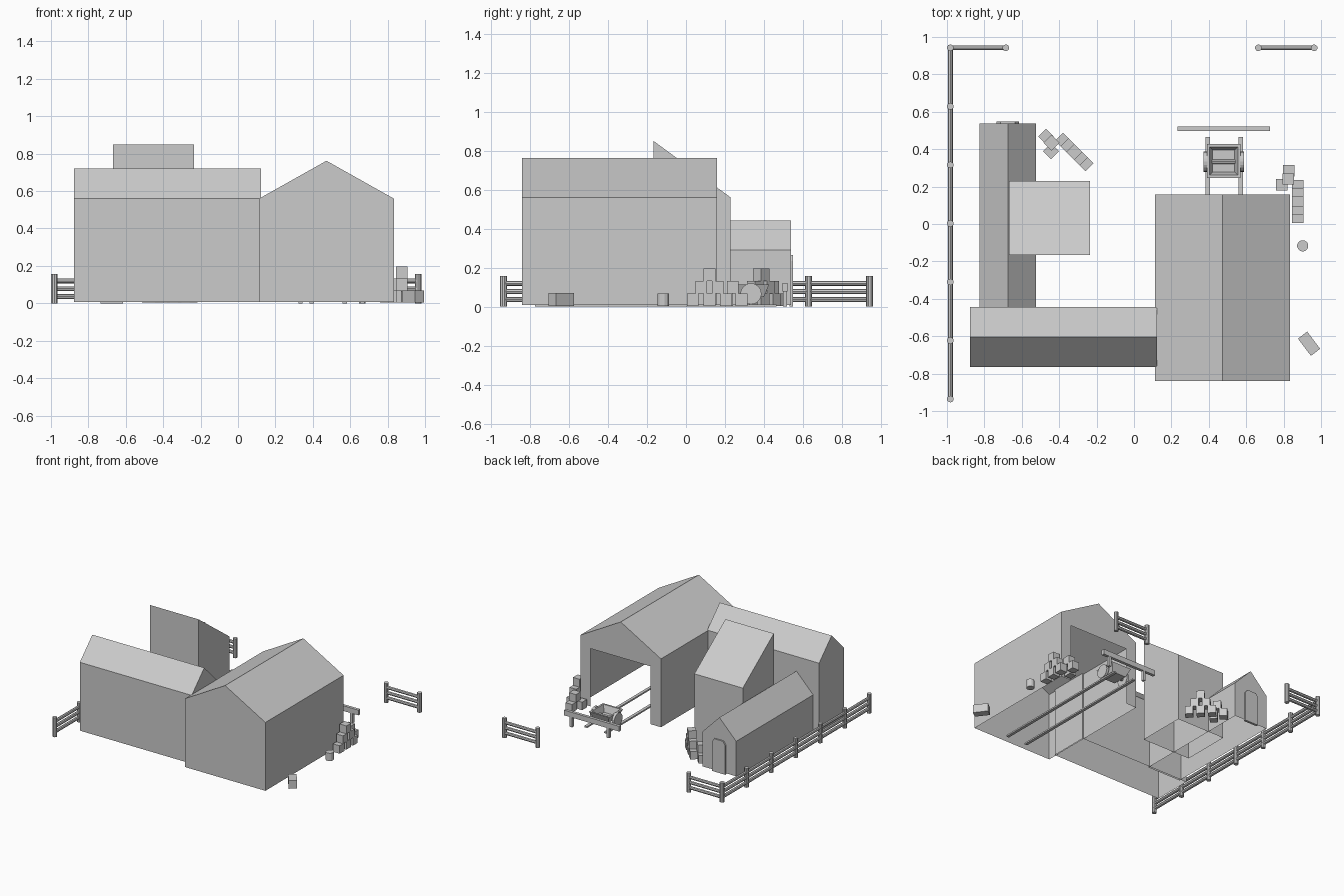
import bpy, bmesh
from math import pi, radians, cos, sin
from mathutils import Vector, Matrix

if "Cube" in bpy.data.objects:
    bpy.data.objects.remove(bpy.data.objects["Cube"])

BASE = 0.008  # walls stand just above ground level


def make(name, verts, faces):
    me = bpy.data.meshes.new(name)
    me.from_pydata(verts, [], faces)
    ob = bpy.data.objects.new(name, me)
    bpy.context.collection.objects.link(ob)
    return ob


def from_bm(name, bm, matrix):
    me = bpy.data.meshes.new(name)
    bmesh.ops.transform(bm, matrix=matrix, verts=bm.verts)
    bm.to_mesh(me)
    bm.free()
    ob = bpy.data.objects.new(name, me)
    bpy.context.collection.objects.link(ob)
    return ob


def box(name, loc, size, rot=0.0):
    bm = bmesh.new()
    bmesh.ops.create_cube(bm, size=1)
    return from_bm(name, bm, Matrix.Translation(loc) @ Matrix.Rotation(rot, 4, 'Z')
                   @ Matrix.Diagonal((*size, 1)))


def cylinder(name, a, b, r, sides):
    a, b = Vector(a), Vector(b)
    bm = bmesh.new()
    bmesh.ops.create_cone(bm, cap_ends=True, segments=sides, radius1=r, radius2=r,
                          depth=(b - a).length)
    q = (b - a).to_track_quat('Z', 'Y').to_matrix().to_4x4()
    return from_bm(name, bm, Matrix.Translation((a + b) / 2) @ q)


def shell(name, profile, axis, start, end, skip_end=False):
    """Thin building shell: profile (across, z) swept along an axis, open underneath."""
    n = len(profile)
    pt = (lambda u, t, z: (u, t, z)) if axis == 'y' else (lambda u, t, z: (t, u, z))
    verts = [pt(u, t, z) for t in (start, end) for u, z in profile]
    faces = [(i, i + 1, n + i + 1, n + i) for i in range(n - 1)]
    faces.append(tuple(range(n)))
    if not skip_end:
        faces.append(tuple(range(n, 2 * n)))
    ob = make(name, verts, faces)
    bm = bmesh.new()
    bm.from_mesh(ob.data)
    bmesh.ops.recalc_face_normals(bm, faces=bm.faces)
    # open shells: make the normals face outwards
    c = Vector(pt((profile[0][0] + profile[-1][0]) / 2, (start + end) / 2, 0.2))
    f = max(bm.faces, key=lambda f: f.calc_area())
    if f.normal.dot(f.calc_center_median() - c) < 0:
        bmesh.ops.reverse_faces(bm, faces=bm.faces)
    bm.to_mesh(ob.data)
    bm.free()
    return ob


def gable(a, b, eave, ridge):
    return [(a, BASE), (a, eave), ((a + b) / 2, ridge), (b, eave), (b, BASE)]


# Buildings
shell("main_barn", gable(0.113, 0.833, 0.56, 0.762), 'y', -0.84, 0.158, skip_end=True)
shell("front_wing", gable(-0.765, -0.445, 0.56, 0.722), 'x', -0.878, 0.122)
shell("side_wing", gable(-0.825, -0.525, 0.29, 0.443), 'y', -0.46, 0.538)
shell("lean_to_tower", [(-0.167, BASE), (-0.167, 0.85), (0.229, 0.56), (0.229, BASE)],
      'x', -0.668, -0.235)

# Barn back wall with a wide doorway
wall = [(0.833, BASE), (0.833, 0.56), (0.473, 0.762), (0.113, 0.56), (0.113, BASE),
        (0.205, BASE), (0.205, 0.475), (0.741, 0.475), (0.741, BASE)]
make("barn_doorway_wall", [(x, 0.158, z) for x, z in wall],
     [(0, 1, 7, 8), (1, 2, 3, 6, 7), (3, 4, 5, 6)])

# Small door with clipped top corners
door = [(-0.735, 0.0), (-0.735, 0.235), (-0.715, 0.265), (-0.635, 0.265), (-0.615, 0.235),
        (-0.615, 0.0)]
dv = [(x, y, z) for y in (0.53, 0.549) for x, z in door]
make("side_door", dv, [tuple(range(6)), tuple(range(11, 5, -1))]
     + [(i, i + 6, (i + 1) % 6 + 6, (i + 1) % 6) for i in range(6)])


# Fences
def fence(name, posts):
    for i, (x, y) in enumerate(posts):
        cylinder(f"{name}_post_{i}", (x, y, 0), (x, y, 0.157), 0.018, 10)
    for i, ((ax, ay), (bx, by)) in enumerate(zip(posts, posts[1:])):
        for j, z in enumerate((0.036, 0.078, 0.12)):
            cylinder(f"{name}_rail_{i}_{j}", (ax, ay, z), (bx, by, z), 0.013, 8)


fence("left_fence", [(-0.982, 0.942 - 0.313 * i) for i in range(7)])
fence("back_left_fence", [(-0.982, 0.942), (-0.685, 0.942)])
fence("back_right_fence", [(0.665, 0.942), (0.963, 0.942)])

# Track and buffer
for side, x in (("left", 0.393), ("right", 0.57)):
    box(f"track_rail_{side}", (x, -0.155, 0.006), (0.024, 1.24, 0.012))
box("buffer_beam", (0.48, 0.508, 0.1), (0.495, 0.024, 0.042))
for side, x in (("left", 0.335), ("right", 0.665)):
    box(f"buffer_post_{side}", (x, 0.508, 0.045), (0.022, 0.022, 0.09))

# Cart: tapered open tray, axle and two wheels
bm = bmesh.new()
rings = []
for h, z in ((0.062, 0.05), (0.09, 0.115), (0.076, 0.115), (0.058, 0.062)):
    rings.append([bm.verts.new((0.479 + sx * h, 0.337 + sy * h, z))
                  for sx, sy in ((-1, -1), (1, -1), (1, 1), (-1, 1))])
for a, b in zip(rings, rings[1:]):
    for i in range(4):
        j = (i + 1) % 4
        bm.faces.new((a[i], a[j], b[j], b[i]))
bm.faces.new(rings[0][::-1])
bm.faces.new(rings[-1])
from_bm("cart_tray", bm, Matrix())
cylinder("cart_axle", (0.385, 0.333, 0.065), (0.575, 0.333, 0.065), 0.012, 8)
for side, x in (("left", 0.382), ("right", 0.577)):
    cylinder(f"cart_wheel_{side}", (x - 0.01, 0.333, 0.066), (x + 0.01, 0.333, 0.066), 0.054, 20)


# Crate groups: a 3-2-1 pyramid and a small pile of three
def crates(name, x, y, angle):
    s = 0.06
    spots = [(0, (i - (2 - row) / 2) * 0.085, row) for row in range(3) for i in range(3 - row)]
    spots += [(-0.085, 0.09, 0), (-0.048, 0.165, 0), (-0.05, 0.12, 1)]
    for i, (u, v, row) in enumerate(spots):
        px, py = u * cos(angle) - v * sin(angle), u * sin(angle) + v * cos(angle)
        box(f"{name}_{i}", (x + px, y + py, 0.036 + row * 0.064), (s, s, 0.064), angle)


crates("right_crate", 0.875, 0.12, 0)
crates("yard_crate", -0.32, 0.385, radians(45))

# Barrel and loose bale
cylinder("barrel", (0.902, -0.117, 0.004), (0.902, -0.117, 0.067), 0.03, 14)
box("bale", (0.936, -0.64, 0.036), (0.115, 0.062, 0.066), radians(-53))
